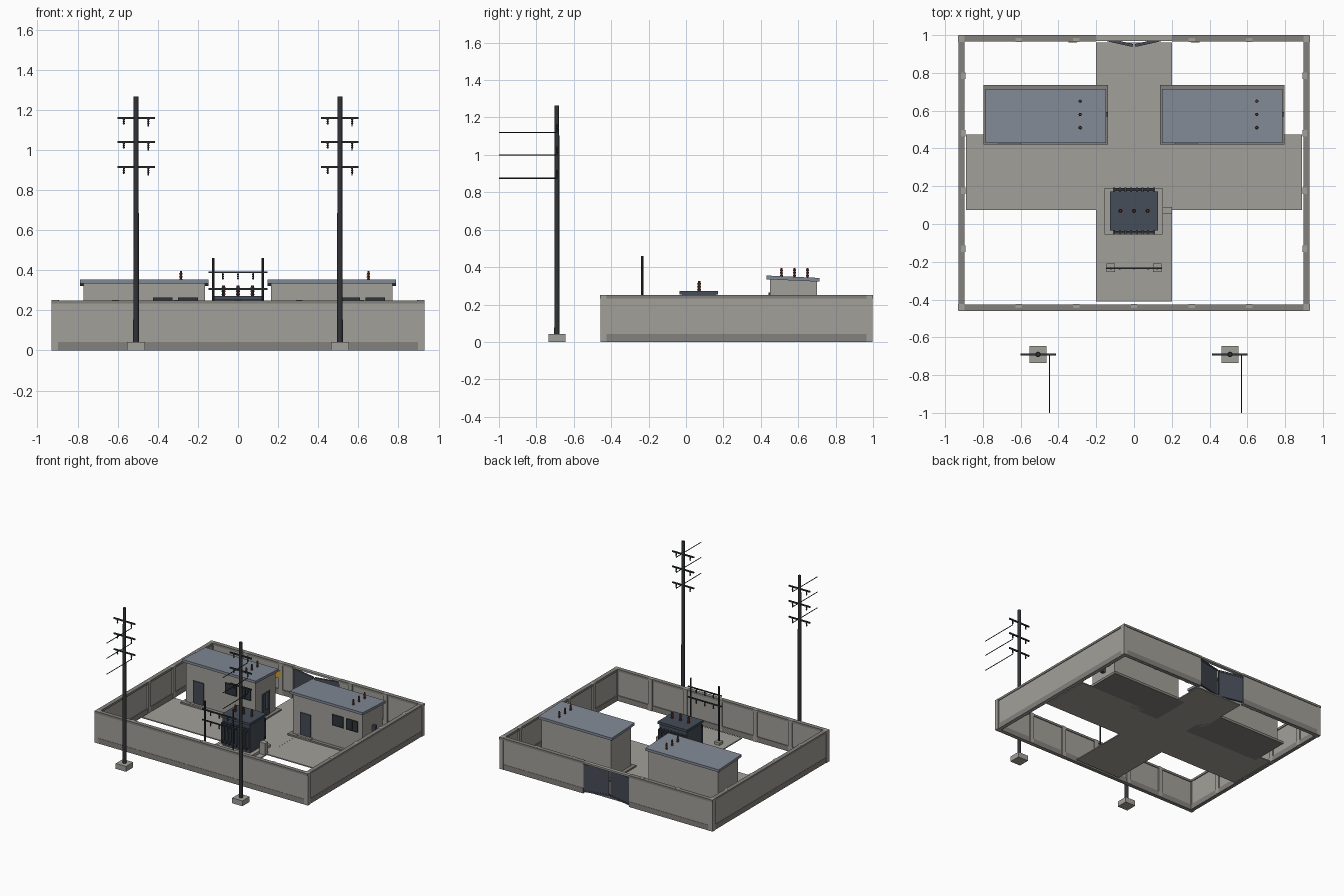
import bpy, bmesh, math
from mathutils import Matrix, Vector

if "Cube" in bpy.data.objects:
    bpy.data.objects.remove(bpy.data.objects["Cube"])


def material(name, r, g, b):
    m = bpy.data.materials.new(name)
    m.diffuse_color = (r, g, b, 1)
    m.use_nodes = True
    m.node_tree.nodes["Principled BSDF"].inputs["Base Color"].default_value = m.diffuse_color
    return m


CONCRETE = material("concrete", 0.36, 0.35, 0.32)
COPING = material("dark_concrete", 0.23, 0.22, 0.20)
WALL = material("render", 0.36, 0.35, 0.32)
ROOF = material("roof_slate", 0.22, 0.25, 0.30)
STEEL = material("dark_steel", 0.03, 0.034, 0.038)
TANK = material("tank_blue_grey", 0.06, 0.075, 0.10)
DOOR = material("door_blue_grey", 0.06, 0.07, 0.09)
GLASS = material("window_dark", 0.025, 0.035, 0.045)
CERAMIC = material("brown_ceramic", 0.13, 0.04, 0.02)
SIGN = material("sign_yellow", 0.60, 0.33, 0.02)


def finish(name, bm, mat):
    bmesh.ops.recalc_face_normals(bm, faces=bm.faces)
    me = bpy.data.meshes.new(name)
    bm.to_mesh(me)
    bm.free()
    me.materials.append(mat)
    ob = bpy.data.objects.new(name, me)
    bpy.context.collection.objects.link(ob)
    return ob


def boxes(name, mat, *bounds):
    """Each box is x0, x1, y0, y1, z0, z1."""
    bm = bmesh.new()
    for x0, x1, y0, y1, z0, z1 in bounds:
        m = Matrix.Translation(((x0 + x1) / 2, (y0 + y1) / 2, (z0 + z1) / 2))
        bmesh.ops.create_cube(bm, size=1, matrix=m @ Matrix.Diagonal((x1 - x0, y1 - y0, z1 - z0, 1)))
    return finish(name, bm, mat)


def rods(name, mat, *segs, sides=8):
    """Each rod is start, end, start radius, end radius."""
    bm = bmesh.new()
    for a, b, r0, r1 in segs:
        a, b = Vector(a), Vector(b)
        rot = (b - a).to_track_quat('Z', 'Y').to_matrix().to_4x4()
        bmesh.ops.create_cone(bm, cap_ends=True, segments=sides, radius1=r0, radius2=r1,
                              depth=(b - a).length, matrix=Matrix.Translation((a + b) / 2) @ rot)
    return finish(name, bm, mat)


def insulator(name, mat, points, z0, z1, r, sheds=3):
    """Ribbed insulator: a core with stacked discs."""
    segs = []
    for x, y in points:
        segs.append(((x, y, z0), (x, y, z1), r * 0.6, r * 0.6))
        step = (z1 - z0) / (sheds + 0.5)
        for i in range(sheds):
            z = z0 + step * (i + 0.4)
            segs.append(((x, y, z), (x, y, z + step * 0.55), r, r * 0.75))
    rods(name, mat, *segs)


# Paving: two crossing slabs
boxes("yard_paving", CONCRETE, (-0.89, 0.89, 0.075, 0.475, 0, 0.008),
      (-0.20, 0.20, -0.41, 0.96, 0, 0.0085))

# Perimeter wall with plinth, coping, corner posts and inner pilasters
X, Y0, Y1, G = 0.925, -0.455, 0.995, 0.20


def ring(out, t, z0, z1):
    return [(-X - out, X + out, Y0 - out, Y0 + t, z0, z1),
            (-X - out, -X + t, Y0 + t, Y1 - t, z0, z1), (X - t, X + out, Y0 + t, Y1 - t, z0, z1),
            (-X - out, -G, Y1 - t, Y1 + out, z0, z1), (G, X + out, Y1 - t, Y1 + out, z0, z1)]


boxes("perimeter_wall", WALL, *ring(0, 0.022, 0, 0.24))
boxes("wall_plinth", COPING, *ring(0.002, 0.028, 0, 0.042))
boxes("wall_coping", COPING, *ring(0.005, 0.028, 0.233, 0.25))
pil = []
for x in (-0.61, -0.305, 0, 0.305, 0.61):
    pil.append((x - 0.017, x + 0.017, Y0 + 0.01, Y0 + 0.032, 0, 0.2505))
    if x:
        pil.append((x - 0.017, x + 0.017, Y1 - 0.032, Y1 - 0.01, 0, 0.2505))
for y in (-0.13, 0.175, 0.48, 0.785):
    for s in (-1, 1):
        a, b = sorted((s * (X - 0.032), s * (X - 0.01)))
        pil.append((a, b, y - 0.017, y + 0.017, 0, 0.2505))
boxes("wall_pilasters", WALL, *pil)
boxes("corner_posts", WALL, *[(s * 0.914 - 0.017, s * 0.914 + 0.017, y - 0.017, y + 0.017, 0, 0.2505)
                              for s in (-1, 1) for y in (Y0 + 0.014, Y1 - 0.014)])

# Gate: lintel and two leaves standing slightly ajar
boxes("gate_lintel", WALL, (-G, G, Y1 - 0.025, Y1 + 0.003, 0.235, 0.249))
for s, side in ((-1, "left"), (1, "right")):
    leaf = boxes("gate_leaf_" + side, DOOR, (0, 0.198, -0.005, 0.005, 0.012, 0.228),
                 (0, 0.198, -0.008, 0.008, 0.012, 0.024), (0, 0.198, -0.008, 0.008, 0.215, 0.228))
    leaf.location = (s * G, 0.988, 0)
    leaf.rotation_euler.z = math.pi + math.atan(0.22) if s > 0 else -math.atan(0.22)
boxes("warning_signs", SIGN, *[(x - 0.023, x + 0.023, 0.960, 0.974, 0.13, 0.19) for x in (-0.325, 0.325)])

# Two switch buildings
for cx, side, bx in ((-0.467, "left", -0.285), (0.467, "right", 0.65)):
    n = "building_" + side
    boxes(n + "_plinth", COPING, (cx - 0.33, cx + 0.33, 0.422, 0.735, 0, 0.02))
    boxes(n + "_body", WALL, (cx - 0.303, cx + 0.303, 0.45, 0.70, 0.01, 0.335))
    roof = boxes(n + "_roof", ROOF, (cx - 0.32, cx + 0.32, 0.43, 0.715, 0.335, 0.355))
    for v in roof.data.vertices:  # slope the roof down to the back
        v.co.z -= 0.013 * (v.co.y - 0.43) / 0.285
    boxes(n + "_door", DOOR, (cx - 0.235, cx - 0.145, 0.442, 0.452, 0.02, 0.205))
    boxes(n + "_door_step", CONCRETE, (cx - 0.25, cx - 0.13, 0.424, 0.45, 0.01, 0.03))
    win = [cx + 0.092, cx + 0.218]
    boxes(n + "_windows", GLASS, *[(x - 0.043, x + 0.043, 0.443, 0.452, 0.185, 0.257) for x in win])
    boxes(n + "_window_frames", STEEL,
          *[(x - 0.049, x + 0.049, 0.441, 0.452, z, z + 0.007) for x in win for z in (0.179, 0.257)],
          *[(x + d - 0.003, x + d + 0.003, 0.441, 0.452, 0.18, 0.262)
            for x in win for d in (-0.046, 0, 0.046)])
    e = cx + 0.303
    boxes(n + "_side_box", TANK, (e, e + 0.027, 0.568, 0.594, 0.08, 0.20))
    insulator(n + "_roof_bushings", CERAMIC, [(bx, y) for y in (0.51, 0.58, 0.65)], 0.345, 0.395, 0.009)
boxes("building_left_side_door", DOOR, (-0.166, -0.158, 0.535, 0.625, 0.02, 0.205))

# Transformer with radiator fins, lid and bushings
boxes("transformer_pad", CONCRETE, (-0.155, 0.152, -0.055, 0.19, 0, 0.03))
boxes("transformer_tank", TANK, (-0.12, 0.12, -0.022, 0.16, 0.03, 0.256))
boxes("transformer_lid", TANK, (-0.128, 0.128, -0.035, 0.172, 0.253, 0.272))
fins = [-0.105 + 0.03 * i for i in range(8)]
boxes("radiator_fins", TANK, *[(x - 0.005, x + 0.005, y0, y1, 0.06, 0.225)
                               for x in fins for y0, y1 in ((-0.055, -0.02), (0.158, 0.193))])
boxes("radiator_headers", STEEL, *[(-0.112, 0.112, y, y + 0.012, z, z + 0.012)
                                   for y in (-0.05, 0.176) for z in (0.07, 0.203)])
insulator("transformer_bushings", CERAMIC, [(x, 0.07) for x in (-0.072, 0, 0.072)], 0.27, 0.325, 0.011)
boxes("control_cabinet", WALL, (0.152, 0.20, 0.052, 0.09, 0, 0.10))

# Busbar frame in front of the transformer
boxes("frame_footings", CONCRETE, *[(x - 0.023, x + 0.023, -0.255, -0.21, 0, 0.03) for x in (-0.123, 0.123)])
rods("frame_posts", STEEL, *[((x, -0.235, 0.02), (x, -0.235, 0.46), 0.0065, 0.0065) for x in (-0.123, 0.123)])
boxes("frame_beams", STEEL, *[(-0.147, 0.147, -0.239, -0.231, z, z + 0.009) for z in (0.302, 0.385)])
for z, n in ((0.27, "lower"), (0.353, "upper")):
    insulator("frame_insulators_" + n, STEEL, [(x, -0.235) for x in (-0.075, 0, 0.075)], z, z + 0.034, 0.006)

# Line poles with three cross-arms, hanging insulators and outgoing wires
PY = -0.69
for px, side in ((-0.508, "left"), (0.508, "right")):
    n = "pole_" + side
    boxes(n + "_footing", CONCRETE, (px - 0.045, px + 0.045, PY - 0.045, PY + 0.045, 0, 0.042))
    rods(n + "_shaft", STEEL, ((px, PY, 0.03), (px, PY, 1.265), 0.0145, 0.012), sides=12)
    arms, wires = [], []
    for i, z in enumerate((0.915, 1.04, 1.16)):
        arms.append((px - 0.094, px + 0.094, PY - 0.005, PY + 0.005, z - 0.005, z + 0.005))
        wires.append(((px + 0.061, PY, z - 0.04), (px + 0.061, -1.0, z - 0.04), 0.003, 0.003))
        insulator(f"{n}_insulators_{i + 1}", STEEL, [(px - 0.061, PY), (px + 0.061, PY)], z - 0.034, z, 0.006)
        rods(f"{n}_hooks_{i + 1}", STEEL, ((px + 0.061, PY, z - 0.043), (px + 0.061, PY, z - 0.03), 0.003, 0.003))
    boxes(n + "_cross_arms", STEEL, *arms)
    rods(n + "_wires", STEEL, *wires, sides=6)
